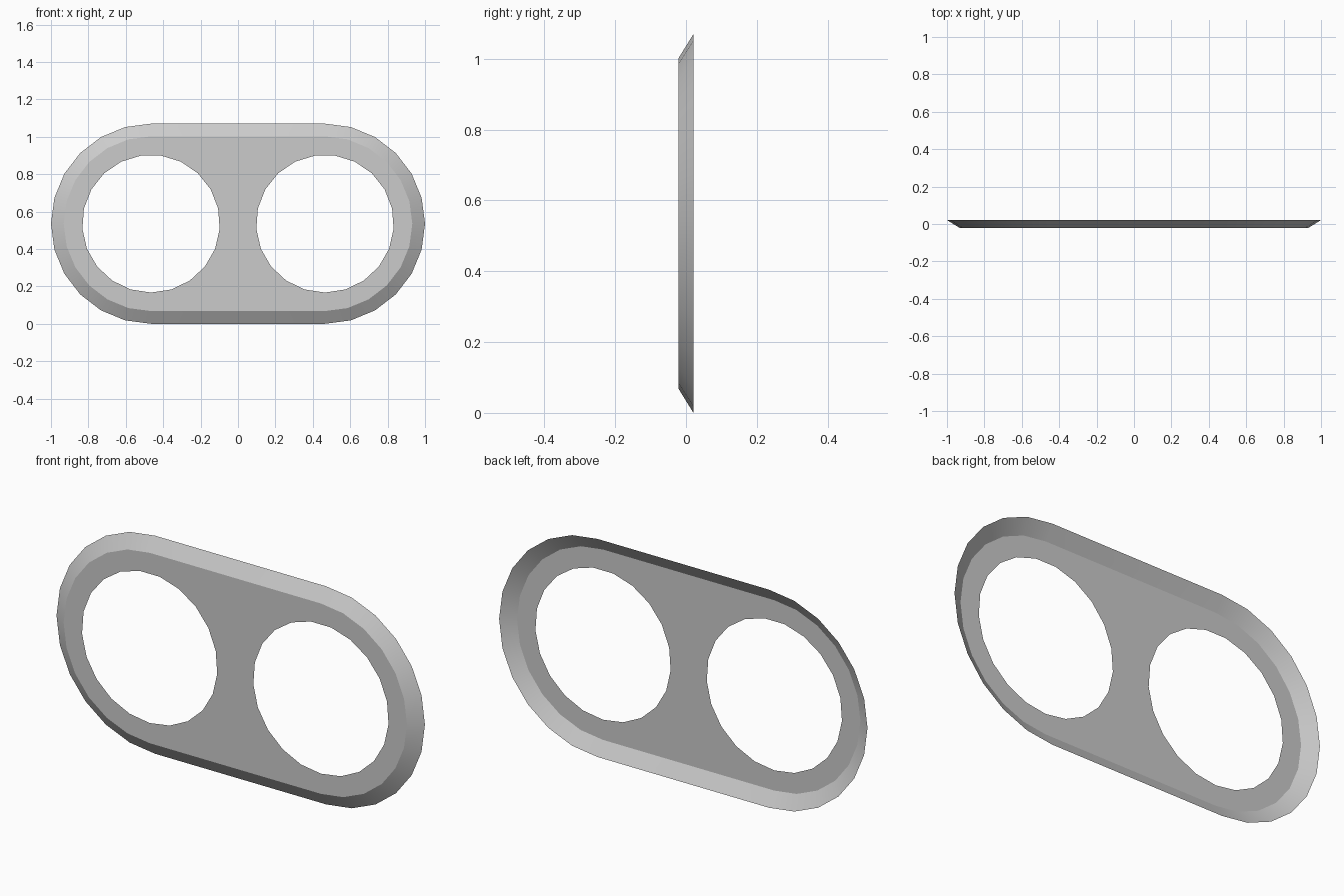
import bpy, bmesh
from math import sin, cos, pi, radians

if "Cube" in bpy.data.objects:
    bpy.data.objects.remove(bpy.data.objects["Cube"])

CX, CZ = 0.465, 0.535      # centres of the round ends
FRONT, BACK = -0.021, 0.021


def stadium(bm, r, y, n=12):
    """Loop of two half circles joined by straight sides."""
    verts = []
    for side, start in ((1, -pi / 2), (-1, pi / 2)):
        for i in range(n + 1):
            a = start + pi * i / n
            verts.append(bm.verts.new((side * CX + r * cos(a), y, CZ + r * sin(a))))
    return verts


def circle(bm, cx, r, y, n=21):
    """Hole outline with one corner at the bottom."""
    return [bm.verts.new((cx + r * cos(-pi / 2 + 2 * pi * i / n), y,
                          CZ + r * sin(-pi / 2 + 2 * pi * i / n))) for i in range(n)]


def loop_edges(bm, vs):
    return [bm.edges.new((vs[i - 1], vs[i])) for i in range(len(vs))]


bm = bmesh.new()

# Flat front sheet with two round holes
inner = stadium(bm, 0.467, FRONT)
edges = loop_edges(bm, inner)
for s in (-1, 1):
    edges += loop_edges(bm, circle(bm, s * CX, 0.368, FRONT))
bmesh.ops.triangle_fill(bm, edges=edges, use_beauty=True, normal=(0, -1, 0))
bmesh.ops.dissolve_limit(bm, angle_limit=radians(1), verts=[], edges=bm.edges[:])

# Open rim flaring outward towards the back
outer = stadium(bm, 0.535, BACK)
for i in range(len(outer)):
    bm.faces.new((inner[i - 1], inner[i], outer[i], outer[i - 1]))

# Consistent normals facing the front
bm.normal_update()
for f in bm.faces:
    if f.normal.y > 0:
        f.normal_flip()

mesh = bpy.data.meshes.new("double_ring_plate")
bm.to_mesh(mesh)
bm.free()
plate = bpy.data.objects.new("double_ring_plate", mesh)
bpy.context.collection.objects.link(plate)
bpy.context.view_layer.objects.active = plate
plate.select_set(True)
bpy.ops.object.shade_smooth_by_angle(angle=radians(25))
